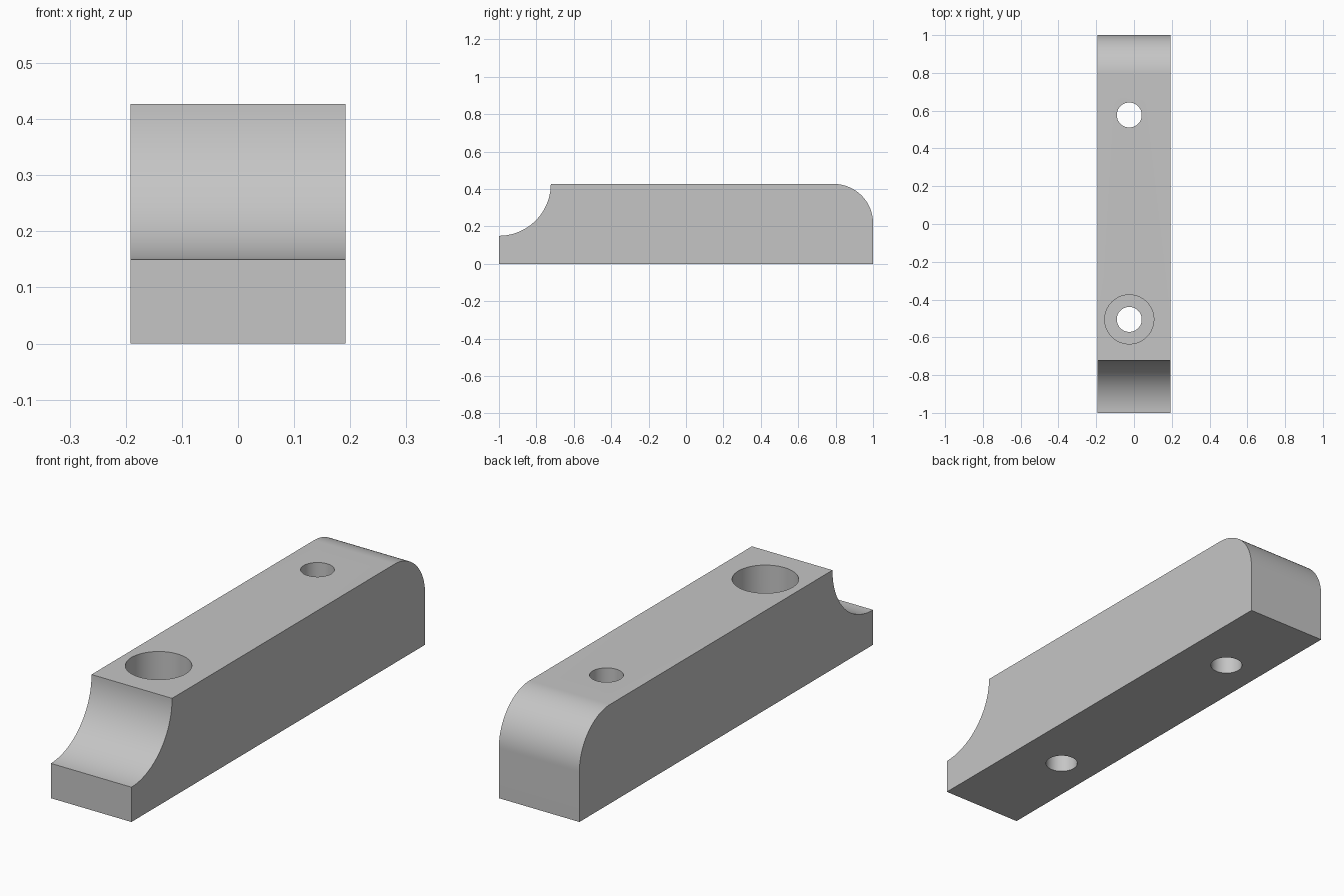
import bpy
import bmesh
from math import sin, cos, pi

cube = bpy.data.objects.get("Cube")
if cube:
    bpy.data.objects.remove(cube, do_unlink=True)

HALF_W, HEIGHT = 0.192, 0.427
COVE_R, ROUND_R = 0.277, 0.21
HOLE_X, FRONT_Y, BACK_Y = -0.025, -0.505, 0.577
HOLE_R, BORE_R, BORE_DEPTH = 0.066, 0.13, 0.2
STEPS = 32

grey = bpy.data.materials.new("plain grey")
grey.use_nodes = True
colour = (0.56, 0.56, 0.56, 1)
grey.diffuse_color = colour
grey.node_tree.nodes["Principled BSDF"].inputs["Base Color"].default_value = colour


def arc(cy, cz, r, start, end):
    angles = [start + (end - start) * i / STEPS for i in range(STEPS + 1)]
    return [(cy + r * cos(a), cz + r * sin(a)) for a in angles]


# Side profile: concave front cove, flat top, rounded back edge
profile = [(1, 0), (-1, 0)]
profile += arc(-1, HEIGHT, COVE_R, -pi / 2, 0)
profile += arc(1 - ROUND_R, HEIGHT - ROUND_R, ROUND_R, pi / 2, 0)

# Extrude the profile across the width
bm = bmesh.new()
face = bm.faces.new([bm.verts.new((-HALF_W, y, z)) for y, z in profile])
extruded = bmesh.ops.extrude_face_region(bm, geom=[face])
moved = [v for v in extruded["geom"] if isinstance(v, bmesh.types.BMVert)]
bmesh.ops.translate(bm, verts=moved, vec=(2 * HALF_W, 0, 0))
bmesh.ops.recalc_face_normals(bm, faces=bm.faces)
mesh = bpy.data.meshes.new("clamp_bar")
bm.to_mesh(mesh)
bm.free()
bar = bpy.data.objects.new("clamp_bar", mesh)
bpy.context.collection.objects.link(bar)
mesh.materials.append(grey)


def drill(name, y, radius, bottom):
    """Cut a vertical round hole from the top down to the given height."""
    top = HEIGHT + 0.1
    bpy.ops.mesh.primitive_cylinder_add(
        vertices=64, radius=radius, depth=top - bottom,
        location=(HOLE_X, y, (top + bottom) / 2))
    cutter = bpy.context.object
    cutter.name = name
    cutter.hide_render = True
    cutter.data.materials.append(grey)
    bpy.ops.object.select_all(action="DESELECT")
    bpy.context.view_layer.objects.active = bar
    bar.select_set(True)
    mod = bar.modifiers.new(name, "BOOLEAN")
    mod.operation = "DIFFERENCE"
    mod.solver = "EXACT"
    mod.object = cutter
    bpy.ops.object.modifier_apply(modifier=mod.name)
    bpy.data.objects.remove(cutter, do_unlink=True)


# Two through holes, the front one counterbored
drill("back_hole", BACK_Y, HOLE_R, -0.1)
drill("front_hole", FRONT_Y, HOLE_R, -0.1)
drill("front_counterbore", FRONT_Y, BORE_R, HEIGHT - BORE_DEPTH)

bpy.ops.object.shade_smooth_by_angle(angle=pi / 6)
